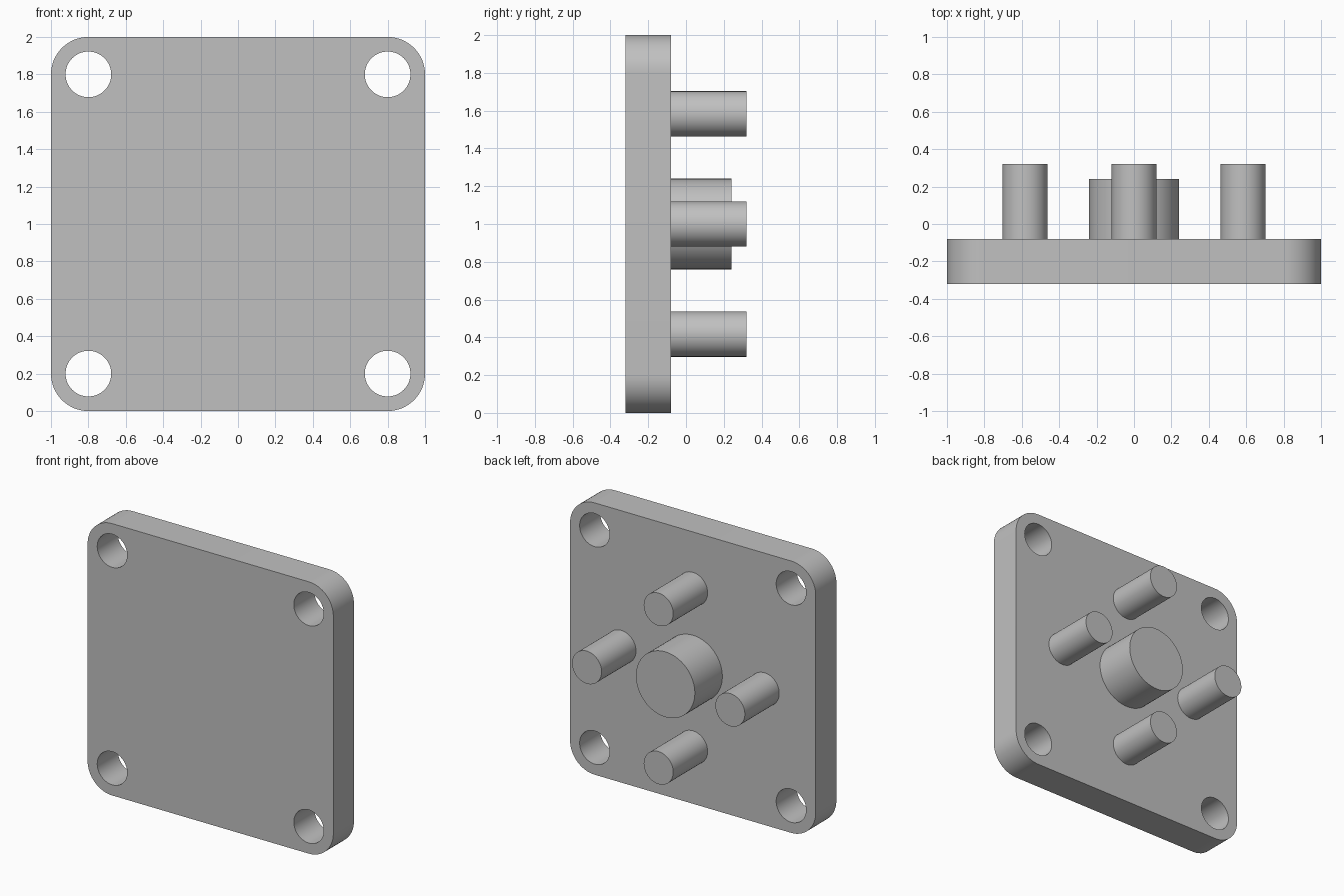
import bpy, bmesh, math
from mathutils import Vector

cube = bpy.data.objects.get("Cube")
if cube:
    bpy.data.objects.remove(cube, do_unlink=True)

# Dimensions
FRONT, BACK = -0.32, -0.08
CENTRE_Z = 1.0
HOLE_OFFSET = 0.8
PIN_OFFSET = 0.583

grey = bpy.data.materials.new("plain_grey")
grey.use_nodes = True
colour = (0.53, 0.53, 0.53, 1)
grey.diffuse_color = colour
grey.node_tree.nodes["Principled BSDF"].inputs["Base Color"].default_value = colour


def smooth(obj):
    bpy.ops.object.select_all(action='DESELECT')
    obj.select_set(True)
    bpy.context.view_layer.objects.active = obj
    bpy.ops.object.shade_smooth_by_angle(angle=math.radians(30))


def cylinder(name, x, z, radius, y0, y1):
    """Round bar running along y, from y0 to y1."""
    bpy.ops.mesh.primitive_cylinder_add(
        vertices=64, radius=radius, depth=y1 - y0,
        location=(x, (y0 + y1) / 2, CENTRE_Z + z), rotation=(math.pi / 2, 0, 0))
    obj = bpy.context.object
    obj.name = name
    obj.data.materials.append(grey)
    smooth(obj)
    return obj


# Plate with rounded corners
bm = bmesh.new()
bmesh.ops.create_cube(bm, size=1)
bmesh.ops.scale(bm, vec=Vector((2, BACK - FRONT, 2)), verts=bm.verts)
corners = [e for e in bm.edges
           if abs(e.verts[0].co.y - e.verts[1].co.y) > 0.1]
bmesh.ops.bevel(bm, geom=corners, offset=0.2, segments=16, profile=0.5,
                affect='EDGES')
mesh = bpy.data.meshes.new("plate")
bm.to_mesh(mesh)
bm.free()
plate = bpy.data.objects.new("plate", mesh)
plate.location = (0, (FRONT + BACK) / 2, CENTRE_Z)
plate.data.materials.append(grey)
bpy.context.collection.objects.link(plate)

# Corner bolt holes
for sx in (-1, 1):
    for sz in (-1, 1):
        cutter = cylinder("hole_cutter", sx * HOLE_OFFSET, sz * HOLE_OFFSET,
                          0.122, FRONT - 0.1, BACK + 0.1)
        cutter.hide_render = True
        cut = plate.modifiers.new("bolt_hole", 'BOOLEAN')
        cut.operation = 'DIFFERENCE'
        cut.solver = 'EXACT'
        cut.object = cutter
        bpy.context.view_layer.objects.active = plate
        bpy.ops.object.modifier_apply(modifier=cut.name)
        bpy.data.objects.remove(cutter, do_unlink=True)
smooth(plate)

# Central hub and four surrounding pins on the back
cylinder("hub", 0, 0, 0.24, BACK, 0.24)
for name, dx, dz in (("left_pin", 1, 0), ("right_pin", -1, 0),
                     ("top_pin", 0, 1), ("bottom_pin", 0, -1)):
    cylinder(name, dx * PIN_OFFSET, dz * PIN_OFFSET, 0.12, BACK, 0.32)
